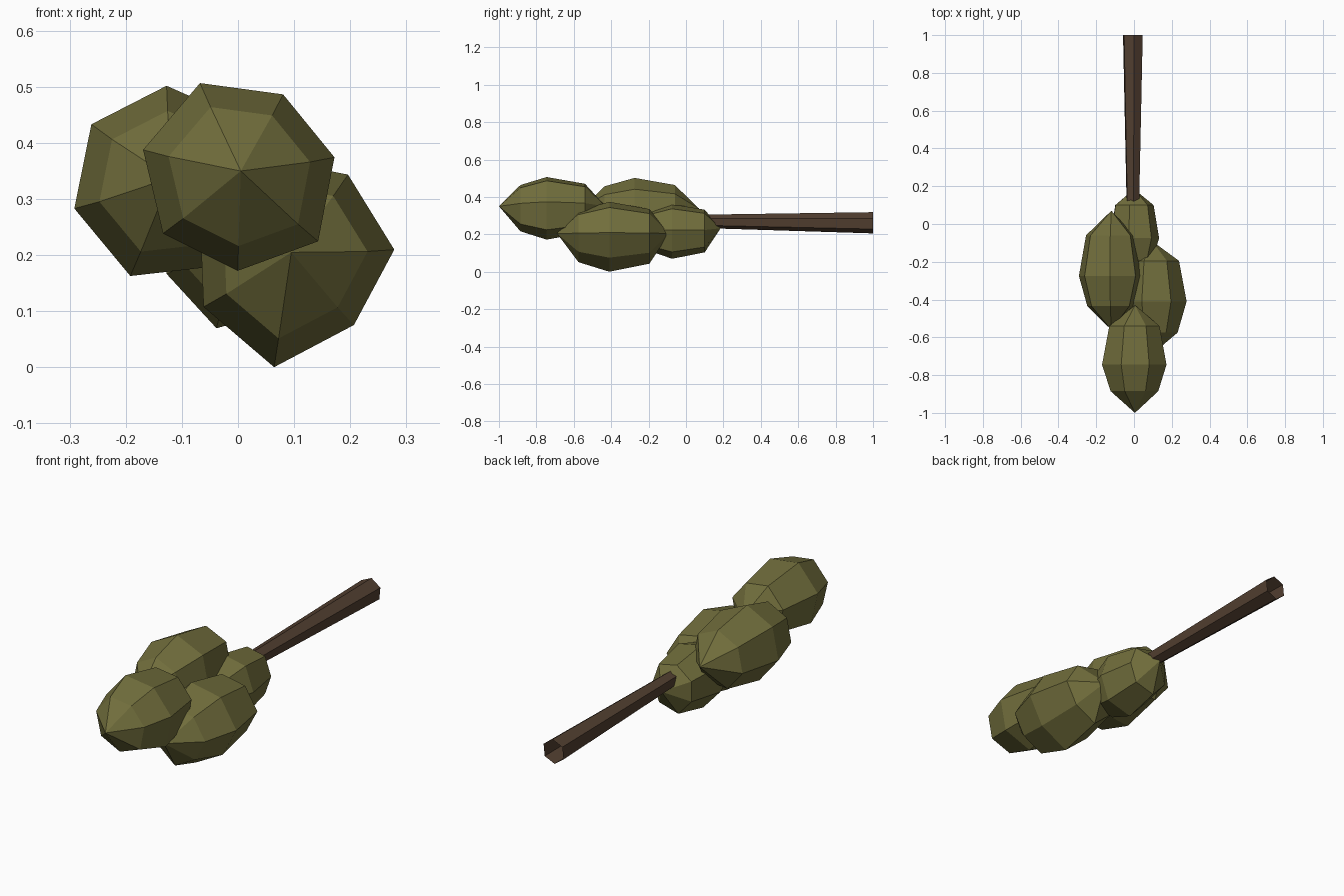
import bpy, bmesh, math

if "Cube" in bpy.data.objects:
    bpy.data.objects.remove(bpy.data.objects["Cube"])


def material(name, rgb):
    m = bpy.data.materials.new(name)
    m.diffuse_color = (*rgb, 1)
    m.use_nodes = True
    m.node_tree.nodes["Principled BSDF"].inputs["Base Color"].default_value = m.diffuse_color
    return m


def loft(name, mat, rings, poles=()):
    """Skin rings of points; optional end points close it to a peak."""
    bm = bmesh.new()
    loops = [[bm.verts.new(p) for p in ring] for ring in rings]
    n = len(loops[0])
    for a, b in zip(loops, loops[1:]):
        for i in range(n):
            j = (i + 1) % n
            bm.faces.new((a[i], a[j], b[j], b[i]))
    for pole, loop in zip(poles, (loops[0], loops[-1])):
        v = bm.verts.new(pole)
        for i in range(n):
            bm.faces.new((loop[i], loop[(i + 1) % n], v))
    bmesh.ops.recalc_face_normals(bm, faces=bm.faces)
    me = bpy.data.meshes.new(name)
    bm.to_mesh(me)
    bm.free()
    me.materials.append(mat)
    ob = bpy.data.objects.new(name, me)
    bpy.context.collection.objects.link(ob)
    return ob


def ring(cx, cz, y, radii, phase, scale=1.0):
    n = len(radii)
    return [(cx + r * scale * math.cos(math.radians(phase + 360 * i / n)), y,
             cz + r * scale * math.sin(math.radians(phase + 360 * i / n)))
            for i, r in enumerate(radii)]


leaf = material("leaf", (0.165, 0.155, 0.045))
bark = material("bark", (0.085, 0.05, 0.03))

# Foliage clumps: centre x, z; y of pole, three rings, pole; phase; radii
clumps = {
    "foliage_tip": (0.005, 0.342, (-1.0, -0.885, -0.745, -0.54, -0.43), 11,
                    (.170, .163, .180, .180, .173, .170, .181)),
    "foliage_left": (-0.12, 0.33, (-0.56, -0.435, -0.275, -0.06, 0.07), 41,
                     (.170, .172, .175, .178, .182, .170, .160)),
    "foliage_right": (0.095, 0.197, (-0.69, -0.575, -0.41, -0.195, -0.09), 4,
                      (.184, .178, .185, .175, .180, .199, .165)),
    "foliage_base": (0.0, 0.225, (-0.30, -0.19, -0.075, 0.10, 0.185), -1,
                     (.133, .145, .140, .140, .140, .160, .150)),
}
for name, (cx, cz, ys, phase, radii) in clumps.items():
    rings = [ring(cx, cz, y, radii, phase, s)
             for y, s in zip(ys[1:4], (0.74, 1.0, 0.78))]
    loft(name, leaf, rings, ((cx, ys[0], cz + 0.008), (cx, ys[4], cz + 0.008)))

# Trunk: tapered six-sided tube, open at the cut end
loft("trunk", bark, [ring(-0.006, 0.262, 1.0, (.057,) * 6, 84),
                     ring(-0.006, 0.270, 0.05, (.035,) * 6, 84)])
